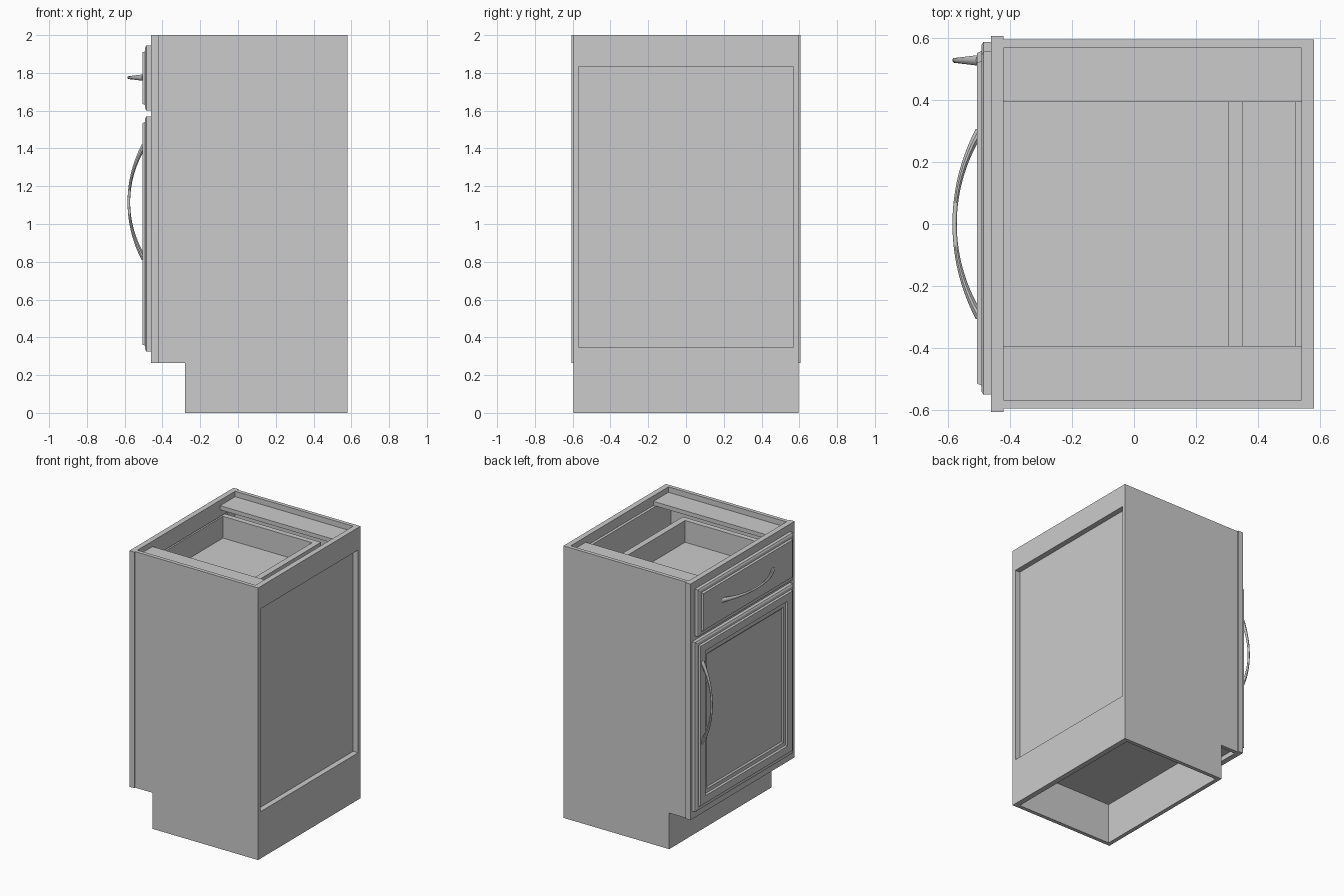
import bpy, bmesh, math
from mathutils import Vector

cube = bpy.data.objects.get("Cube")
if cube:
    bpy.data.objects.remove(cube, do_unlink=True)

# One plain grey for the whole cabinet
grey = bpy.data.materials.new("cabinet_grey")
GREY = (0.6, 0.6, 0.6, 1.0)
grey.diffuse_color = GREY
grey.use_nodes = True
for node in grey.node_tree.nodes:
    if node.type == 'BSDF_PRINCIPLED':
        node.inputs["Base Color"].default_value = GREY


def finish(bm, name):
    bmesh.ops.recalc_face_normals(bm, faces=bm.faces)
    mesh = bpy.data.meshes.new(name)
    bm.to_mesh(mesh)
    bm.free()
    mesh.materials.append(grey)
    obj = bpy.data.objects.new(name, mesh)
    bpy.context.scene.collection.objects.link(obj)
    return obj


def box(name, x0, x1, y0, y1, z0, z1):
    bm = bmesh.new()
    bmesh.ops.create_cube(bm, size=1)
    for v in bm.verts:
        v.co = Vector(((x0 + x1) / 2 + v.co.x * (x1 - x0),
                       (y0 + y1) / 2 + v.co.y * (y1 - y0),
                       (z0 + z1) / 2 + v.co.z * (z1 - z0)))
    return finish(bm, name)


def extruded_side(name, profile, y0, y1):
    """Extrude an (x, z) outline along y."""
    bm = bmesh.new()
    face = bm.faces.new([bm.verts.new((x, y0, z)) for x, z in profile])
    ext = bmesh.ops.extrude_face_region(bm, geom=[face])
    verts = [g for g in ext["geom"] if isinstance(g, bmesh.types.BMVert)]
    bmesh.ops.translate(bm, verts=verts, vec=(0, y1 - y0, 0))
    return finish(bm, name)


def moulded_front(name, y0, y1, z0, z1, steps):
    """Front panel built from nested rectangles: steps of (inset, x)."""
    bm = bmesh.new()
    rings = []
    for d, x in steps:
        rings.append([bm.verts.new((x, y, z)) for y, z in (
            (y0 + d, z0 + d), (y1 - d, z0 + d), (y1 - d, z1 - d), (y0 + d, z1 - d))])
    for a, b in zip(rings, rings[1:]):
        for i in range(4):
            j = (i + 1) % 4
            bm.faces.new((a[i], a[j], b[j], b[i]))
    bm.faces.new(rings[0])
    bm.faces.new(rings[-1])
    return finish(bm, name)


def arched_pull(name, centre, along, across):
    """Bow handle: thin in the middle, flared where it meets the front."""
    bm = bmesh.new()
    half, sag, n, sides = 0.30, 0.081, 24, 10
    radius = (half ** 2 + sag ** 2) / (2 * sag)
    sweep = math.asin(half / radius)
    rings = []
    for k in range(n + 1):
        t = 2 * k / n - 1
        a = t * sweep
        out = Vector((-math.cos(a), 0, 0)) + along * math.sin(a)
        mid = centre + Vector((radius - sag, 0, 0)) + out * radius
        thick = 0.007 + 0.007 * t * t
        wide = 0.008 + 0.010 * t * t
        rings.append([bm.verts.new(mid + out * thick * math.cos(s) + across * wide * math.sin(s))
                      for s in (2 * math.pi * i / sides for i in range(sides))])
    for a, b in zip(rings, rings[1:]):
        for i in range(sides):
            j = (i + 1) % sides
            bm.faces.new((a[i], a[j], b[j], b[i]))
    bm.faces.new(rings[0])
    bm.faces.new(rings[-1])
    obj = finish(bm, name)
    bpy.ops.object.select_all(action='DESELECT')
    obj.select_set(True)
    bpy.context.view_layer.objects.active = obj
    bpy.ops.object.shade_smooth_by_angle(angle=math.radians(40))
    return obj


# Carcass: side panels with toe notch, top stretchers, mirrored in y
IN, OUT = 0.567, 0.595
side_outline = [(-0.42, 0.265), (-0.28, 0.265), (-0.28, 0), (0.58, 0), (0.58, 2), (-0.42, 2)]
for label, s in (("left", 1), ("right", -1)):
    extruded_side(f"side_panel_{label}", side_outline, s * IN, s * OUT)
    box(f"top_stretcher_{label}", -0.42, 0.54, *sorted((s * 0.393, s * IN)), 1.93, 1.96)
    box(f"frame_stile_{label}", -0.46, -0.42, *sorted((s * 0.48, s * 0.605)), 0.265, 2)
    box(f"drawer_side_{label}", -0.42, 0.35, *sorted((s * 0.425, s * 0.465)), 1.67, 1.87)

# Back, bottom and toe kick
box("back_top_rail", 0.54, 0.58, -IN, IN, 1.835, 2)
box("back_bottom_rail", 0.54, 0.58, -IN, IN, 0, 0.345)
box("back_panel", 0.52, 0.54, -IN, IN, 0.30, 1.93)
box("cabinet_floor", -0.42, 0.52, -IN, IN, 0.30, 0.345)
box("toe_kick", -0.28, -0.25, -IN, IN, 0, 0.30)

# Face frame rails
for name, z0, z1 in (("top", 1.88, 2), ("middle", 1.53, 1.65), ("bottom", 0.265, 0.38)):
    box(f"frame_rail_{name}", -0.46, -0.42, -0.48, 0.48, z0, z1)

# Drawer box
box("drawer_box_front", -0.46, -0.42, -0.465, 0.465, 1.67, 1.87)
box("drawer_box_back", 0.305, 0.35, -0.425, 0.425, 1.67, 1.87)
box("drawer_floor", -0.42, 0.305, -0.425, 0.425, 1.68, 1.71)

# Drawer front and framed door
edge = [(0, -0.46), (0, -0.485), (0.012, -0.492), (0.03, -0.492), (0.036, -0.505)]
moulded_front("drawer_front", -0.55, 0.555, 1.6, 1.945, edge)
moulded_front("door", -0.55, 0.587, 0.325, 1.57, edge + [
    (0.09, -0.505), (0.098, -0.494), (0.125, -0.494), (0.135, -0.485)])

# Handles
Y, Z = Vector((0, 1, 0)), Vector((0, 0, 1))
arched_pull("drawer_handle", Vector((-0.497, 0, 1.775)), Y, Z)
arched_pull("door_handle", Vector((-0.497, 0.527, 1.115)), Z, Y)
